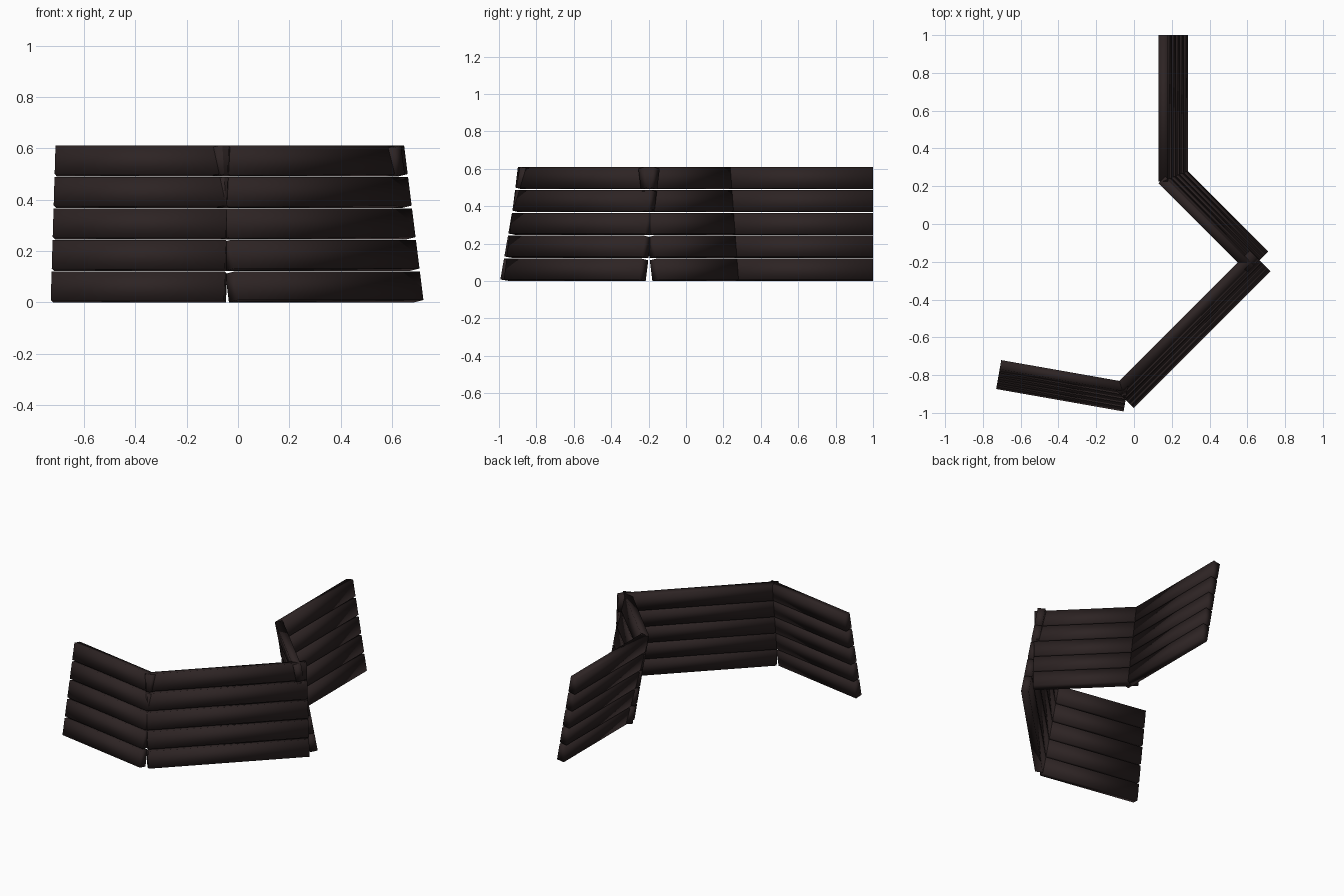
import bpy, bmesh, math
from mathutils import Vector, Matrix

if "Cube" in bpy.data.objects:
    bpy.data.objects.remove(bpy.data.objects["Cube"])

TILT = math.radians(10)      # inward lean of the wall
THICK, HEIGHT, GAP, COUNT = 0.05, 0.1126, 0.012, 5

wood = bpy.data.materials.new("dark brown wood")
wood.diffuse_color = (0.026, 0.017, 0.017, 1)
wood.use_nodes = True
wood.node_tree.nodes["Principled BSDF"].inputs["Base Color"].default_value = wood.diffuse_color


def panel(name, angle, start, end, outer, side):
    """Leaning stack of planks. angle: run direction in plan; start/end along it;
    outer: distance of the outer bottom edge from the origin; side: +1 left, -1 right."""
    a = math.radians(angle)
    run = Vector((math.cos(a), math.sin(a), 0))
    out = Vector((-run.y, run.x, 0)) * side
    up = -out * math.sin(TILT) + Vector((0, 0, math.cos(TILT)))
    inward = -out * math.cos(TILT) - Vector((0, 0, math.sin(TILT)))
    base = out * outer + Vector((0, 0, THICK * math.sin(TILT)))
    axes = Matrix((run, inward, up)).transposed()
    for i in range(COUNT):
        bm = bmesh.new()
        bmesh.ops.create_cube(bm, size=1)
        centre = Vector(((start + end) / 2, THICK / 2, i * (HEIGHT + GAP) + HEIGHT / 2))
        size = Vector((end - start, THICK, HEIGHT))
        for v in bm.verts:
            v.co = base + axes @ (centre + v.co * size)
        bmesh.ops.recalc_face_normals(bm, faces=bm.faces)
        for f in bm.faces:
            f.smooth = True
        mesh = bpy.data.meshes.new(f"{name}_{i + 1}")
        bm.to_mesh(mesh)
        bm.free()
        mesh.materials.append(wood)
        bpy.context.collection.objects.link(bpy.data.objects.new(mesh.name, mesh))


# four wall sections, back to front
panel("back_plank", 90, 0.225, 1.0, 0.285, -1)
panel("corner_plank", -45, -0.06, 0.605, 0.40, 1)
panel("long_plank", 45, -0.689, 0.334, 0.688, -1)
panel("front_plank", -10, -0.567, 0.118, 0.987, -1)
